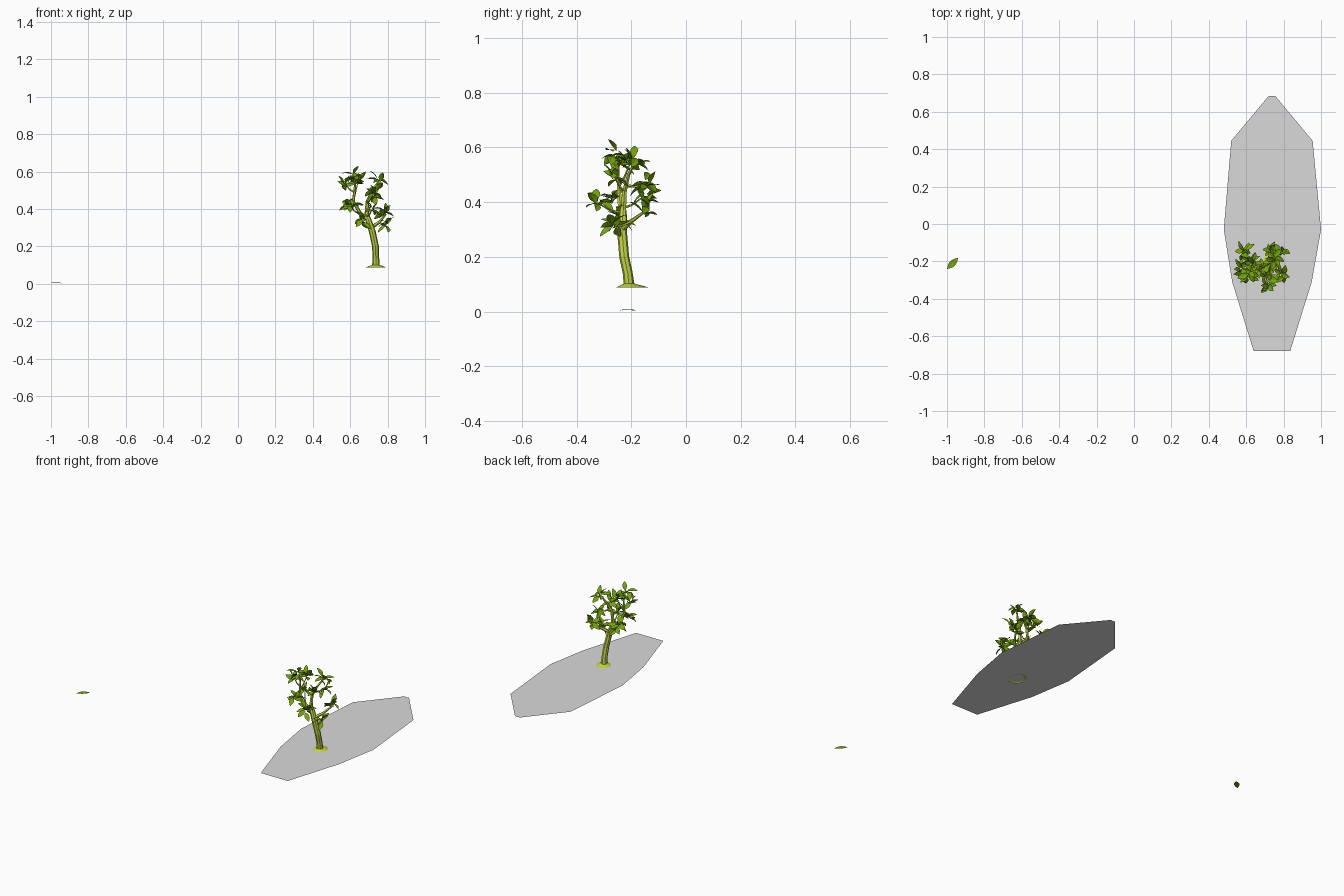
import bpy, bmesh, math, random
from mathutils import Vector, Matrix

if "Cube" in bpy.data.objects:
    bpy.data.objects.remove(bpy.data.objects["Cube"])

random.seed(7)


def material(name, rgb):
    m = bpy.data.materials.new(name)
    m.diffuse_color = (*rgb, 1)
    m.use_nodes = True
    m.node_tree.nodes["Principled BSDF"].inputs["Base Color"].default_value = m.diffuse_color
    return m


BARK = material("yellow green bark", (0.55, 0.67, 0.06))
LEAF = material("leaf green", (0.18, 0.37, 0.005))
GREY = material("ground grey", (0.70, 0.70, 0.70))


def finish(bm, name, mat):
    me = bpy.data.meshes.new(name)
    bm.to_mesh(me)
    bm.free()
    me.materials.append(mat)
    ob = bpy.data.objects.new(name, me)
    bpy.context.collection.objects.link(ob)
    return ob


def tube(bm, pts, radii, sides=8):
    """Sweep a tapering ring along a path."""
    pts = [Vector(p) for p in pts]
    last = Vector((0, 0, 1))
    u = Vector((1, 0, 0))
    rings = []
    for i, p in enumerate(pts):
        t = (pts[min(i + 1, len(pts) - 1)] - pts[max(i - 1, 0)]).normalized()
        u = last.rotation_difference(t) @ u
        last = t
        v = t.cross(u)
        rings.append([bm.verts.new(p + radii[i] * (u * math.cos(a) + v * math.sin(a)))
                      for a in (2 * math.pi * k / sides for k in range(sides))])
    for a, b in zip(rings, rings[1:]):
        for k in range(sides):
            j = (k + 1) % sides
            bm.faces.new((a[k], a[j], b[j], b[k]))
    bm.faces.new(rings[-1])


def leaf(bm, mat, length, width, droop=0.2, fold=0.25):
    """Pointed leaf along +x, folded at the midrib and drooping at the tip."""
    rows = []
    for t, w in ((0, 0.06), (0.2, 0.6), (0.42, 1), (0.65, 0.88), (0.85, 0.48), (1, 0.02)):
        z = length * droop * (t - 1.3 * t * t)
        y = w * width / 2
        rows.append([bm.verts.new(mat @ Vector((t * length, s * y, z + abs(s) * y * fold)))
                     for s in (-1, 0, 1)])
    for a, b in zip(rows, rows[1:]):
        for k in (0, 1):
            bm.faces.new((a[k], b[k], b[k + 1], a[k + 1]))


# Flat ground plate
bm = bmesh.new()
outline = [(0.72, 0.685), (0.52, 0.445), (0.48, -0.03), (0.525, -0.31), (0.64, -0.68),
           (0.835, -0.68), (0.95, -0.31), (1.0, -0.03), (0.955, 0.445), (0.755, 0.685)]
bm.faces.new([bm.verts.new((x, y, 0.092)) for x, y in reversed(outline)])
bmesh.ops.recalc_face_normals(bm, faces=bm.faces)
for f in bm.faces:
    f.normal_update()
    if f.normal.z < 0:
        f.normal_flip()
finish(bm, "ground_plate", GREY)

# Trunk
bm = bmesh.new()
tube(bm, [(0.737, -0.208, 0.094), (0.737, -0.213, 0.14), (0.735, -0.226, 0.2),
          (0.718, -0.233, 0.28), (0.698, -0.231, 0.34), (0.685, -0.230, 0.375)],
     [0.020, 0.018, 0.018, 0.018, 0.016, 0.011])
finish(bm, "trunk", BARK)

# Flared root collar, reaching slightly below the plate
bm = bmesh.new()
low, high = [], []
for k in range(12):
    a = 2 * math.pi * k / 12
    c, s = math.cos(a), math.sin(a)
    low.append(bm.verts.new((0.737 + 0.054 * c, -0.196 + 0.06 * s, 0.088)))
    high.append(bm.verts.new((0.737 + 0.019 * c, -0.208 + 0.019 * s, 0.102)))
for k in range(12):
    j = (k + 1) % 12
    bm.faces.new((low[k], low[j], high[j], high[k]))
finish(bm, "root_collar", BARK)

# Main limbs
bm = bmesh.new()
limbs = [
    [(0.695, -0.233, 0.345), (0.655, -0.24, 0.375), (0.617, -0.245, 0.44),
     (0.625, -0.25, 0.52), (0.625, -0.265, 0.575)],
    [(0.687, -0.230, 0.36), (0.692, -0.225, 0.44), (0.72, -0.21, 0.5), (0.752, -0.185, 0.55)],
    [(0.712, -0.235, 0.3), (0.755, -0.2, 0.33), (0.79, -0.145, 0.37)],
]
for path in limbs:
    n = len(path)
    tube(bm, path, [0.012 - 0.008 * i / (n - 1) for i in range(n)], 6)
finish(bm, "limbs", BARK)

# Twigs: start on a limb or the trunk, end at a leaf cluster
ends = [
    ((0.755, -0.2, 0.33), (0.79, -0.265, 0.315)),
    ((0.690, -0.23, 0.36), (0.715, -0.32, 0.395)),
    ((0.655, -0.24, 0.375), (0.590, -0.155, 0.42)),
    ((0.617, -0.245, 0.44), (0.600, -0.265, 0.41)),
    ((0.622, -0.248, 0.49), (0.575, -0.245, 0.53)),
    ((0.692, -0.225, 0.44), (0.725, -0.26, 0.49)),
    ((0.700, -0.215, 0.46), (0.735, -0.145, 0.47)),
    ((0.680, -0.235, 0.36), (0.670, -0.245, 0.335)),
    ((0.617, -0.245, 0.46), (0.640, -0.205, 0.54)),
]
bm = bmesh.new()
for a, b in ends:
    a, b = Vector(a), Vector(b)
    mid = (a + b) / 2 + Vector((0, 0, -0.008))
    tube(bm, [a, mid, b], [0.006, 0.004, 0.0025], 5)
finish(bm, "twigs", BARK)

# Leaf clusters: rosettes at every limb and twig tip
bm = bmesh.new()
centres = [Vector(b) for a, b in ends] + [Vector(p[-1]) for p in limbs]
for c in centres:
    turn = random.uniform(0, math.tau)
    for k in range(8):
        az = turn + math.tau * k / 8 + random.uniform(-0.3, 0.3)
        pitch = math.radians(random.uniform(-40, 60))
        roll = random.uniform(-0.9, 0.9)
        base = c + Vector([random.uniform(-0.012, 0.012) for _ in range(3)])
        m = (Matrix.Translation(base) @ Matrix.Rotation(az, 4, 'Z')
             @ Matrix.Rotation(-pitch, 4, 'Y') @ Matrix.Rotation(roll, 4, 'X'))
        leaf(bm, m, random.uniform(0.052, 0.068), random.uniform(0.027, 0.034))
finish(bm, "leaves", LEAF)

# Single fallen leaf, almost flat
bm = bmesh.new()
leaf(bm, Matrix.Translation((-0.998, -0.24, 0)) @ Matrix.Rotation(math.radians(45), 4, 'Z'),
     0.083, 0.034, 0.06, 0.1)
drop = min(v.co.z for v in bm.verts)
left = min(v.co.x for v in bm.verts)
bmesh.ops.translate(bm, verts=bm.verts, vec=(-1 - left, 0, 0.003 - drop))
finish(bm, "fallen_leaf", LEAF)
